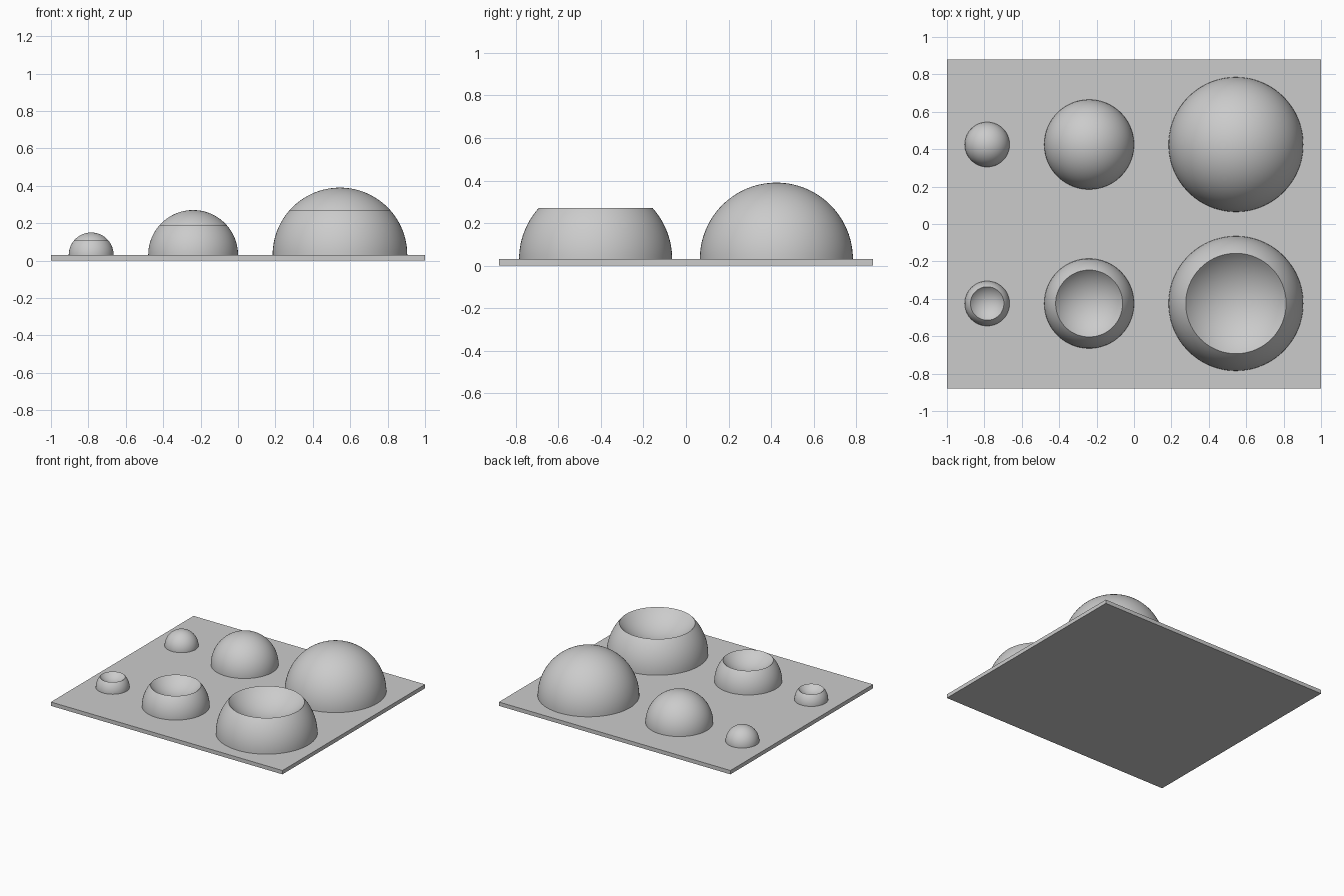
import bpy
import bmesh
from math import asin, cos, sin, pi, radians
from mathutils import Vector

cube = bpy.data.objects.get("Cube")
if cube:
    bpy.data.objects.remove(cube, do_unlink=True)

PLATE_TOP = 0.03
ROW_Y = 0.425
SEGMENTS = 96
SIZES = {"small": (-0.785, 0.12), "medium": (-0.24, 0.24), "large": (0.545, 0.36)}

grey = bpy.data.materials.new("plain grey")
grey.diffuse_color = (0.6, 0.6, 0.6, 1)
grey.use_nodes = True
grey.node_tree.nodes["Principled BSDF"].inputs["Base Color"].default_value = grey.diffuse_color


def add_object(name, bm, location):
    bmesh.ops.recalc_face_normals(bm, faces=bm.faces)
    mesh = bpy.data.meshes.new(name)
    bm.to_mesh(mesh)
    bm.free()
    mesh.materials.append(grey)
    obj = bpy.data.objects.new(name, mesh)
    obj.location = location
    bpy.context.collection.objects.link(obj)
    return obj


def arc(radius, start, end, steps, flip=False):
    """Points of a circular arc; flip mirrors it in the cut plane at 2/3 radius."""
    points = []
    for i in range(steps + 1):
        a = start + (end - start) * i / steps
        z = radius * sin(a)
        points.append(Vector((radius * cos(a), 0, radius * 4 / 3 - z if flip else z)))
    return points


def revolve(name, profile, location):
    bm = bmesh.new()
    verts = [bm.verts.new(p) for p in profile]
    edges = [bm.edges.new(pair) for pair in zip(verts, verts[1:])]
    bmesh.ops.spin(bm, geom=verts + edges, cent=(0, 0, 0), axis=(0, 0, 1),
                   angle=2 * pi, steps=SEGMENTS, use_merge=True)
    bmesh.ops.remove_doubles(bm, verts=bm.verts, dist=1e-5)
    # Close the underside
    rim = [e for e in bm.edges if e.is_boundary]
    bmesh.ops.contextual_create(bm, geom=rim)
    obj = add_object(name, bm, location)
    bpy.ops.object.select_all(action="DESELECT")
    obj.select_set(True)
    bpy.context.view_layer.objects.active = obj
    bpy.ops.object.shade_smooth_by_angle(angle=radians(30))


# Base plate
bm = bmesh.new()
bmesh.ops.create_cube(bm, size=1)
bmesh.ops.scale(bm, vec=(2, 1.76, PLATE_TOP), verts=bm.verts)
add_object("base_plate", bm, (0, 0, PLATE_TOP / 2))

# Domes behind, matching dished sockets in front
cut = asin(2 / 3)
for size, (x, r) in SIZES.items():
    revolve(size + "_dome", arc(r, 0, pi / 2, 28), (x, ROW_Y, PLATE_TOP))
    socket = arc(r, 0, cut, 14) + arc(r, cut, pi / 2, 14, flip=True)[1:]
    revolve(size + "_socket", socket, (x, -ROW_Y, PLATE_TOP))
